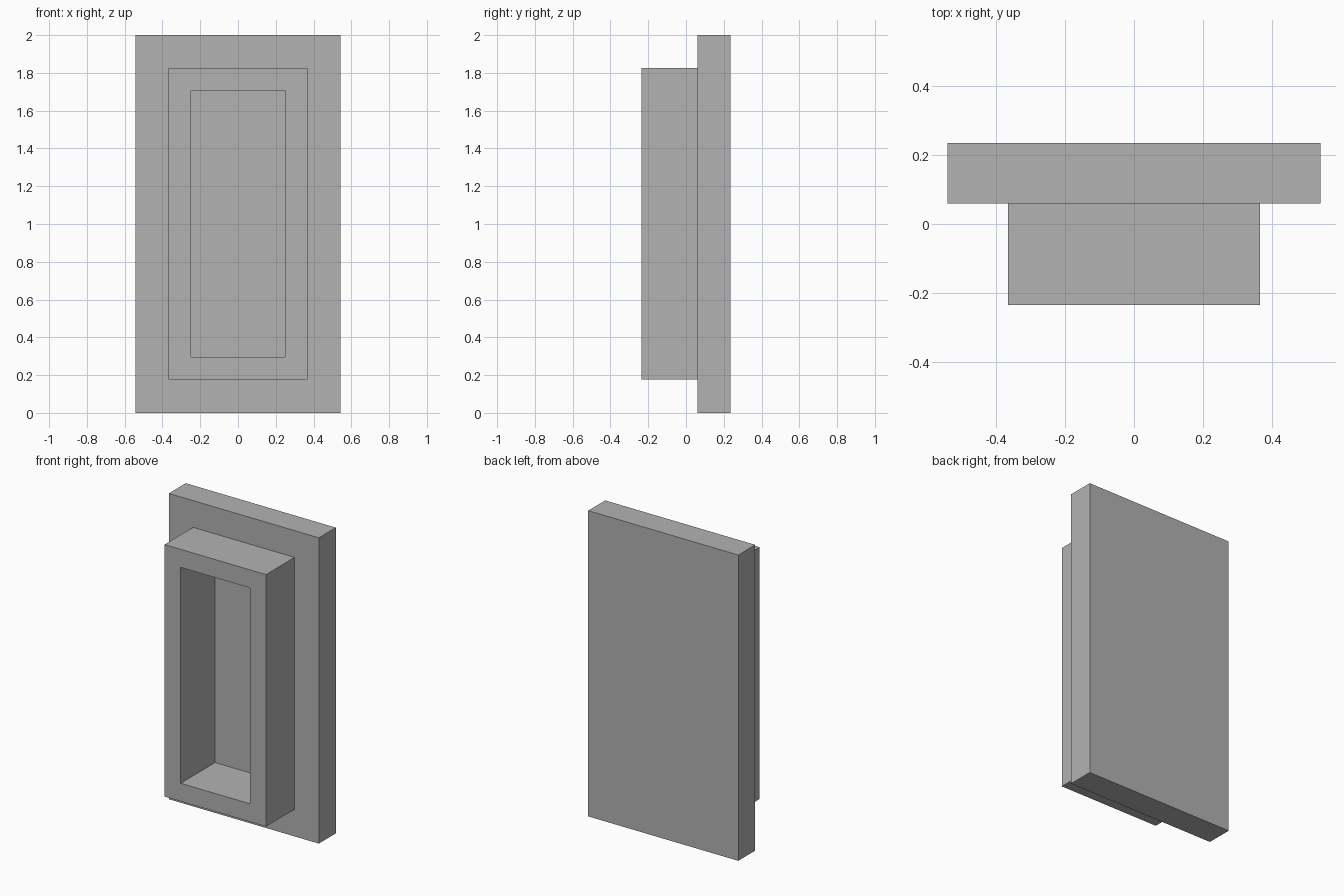
import bpy
import bmesh
from mathutils import Vector

cube = bpy.data.objects.get("Cube")
if cube:
    bpy.data.objects.remove(cube, do_unlink=True)

# Single grey material
GREY = (0.448, 0.448, 0.448, 1.0)
grey = bpy.data.materials.new("grey")
grey.use_nodes = True
grey.diffuse_color = GREY
grey.node_tree.nodes["Principled BSDF"].inputs["Base Color"].default_value = GREY

# Shared sizes
HALF_PLATE, HALF_FRAME, HALF_OPENING = 0.543, 0.367, 0.25
FRONT, PLATE_FRONT, BACK = -0.235, 0.06, 0.235
RECESS_Y = 0.12
FRAME_Z = (0.177, 1.825)
OPENING_Z = (0.295, 1.707)


def ring(bm, half_width, y, z_range):
    """Rectangle of vertices facing the front."""
    low, high = z_range
    corners = ((-half_width, low), (half_width, low),
               (half_width, high), (-half_width, high))
    return [bm.verts.new(Vector((x, y, z))) for x, z in corners]


def bridge(bm, a, b):
    for i in range(4):
        j = (i + 1) % 4
        bm.faces.new((a[i], a[j], b[j], b[i]))


# One closed shell: back plate, raised frame and the recess sunk through it
bm = bmesh.new()
rings = [
    ring(bm, HALF_PLATE, BACK, (0, 2)),
    ring(bm, HALF_PLATE, PLATE_FRONT, (0, 2)),
    ring(bm, HALF_FRAME, PLATE_FRONT, FRAME_Z),
    ring(bm, HALF_FRAME, FRONT, FRAME_Z),
    ring(bm, HALF_OPENING, FRONT, OPENING_Z),
    ring(bm, HALF_OPENING, RECESS_Y, OPENING_Z),
]
for a, b in zip(rings, rings[1:]):
    bridge(bm, a, b)
bm.faces.new(rings[0])
bm.faces.new(rings[-1])
bmesh.ops.recalc_face_normals(bm, faces=bm.faces)

mesh = bpy.data.meshes.new("framed_panel")
bm.to_mesh(mesh)
bm.free()
mesh.materials.append(grey)
panel = bpy.data.objects.new("framed_panel", mesh)
bpy.context.collection.objects.link(panel)
